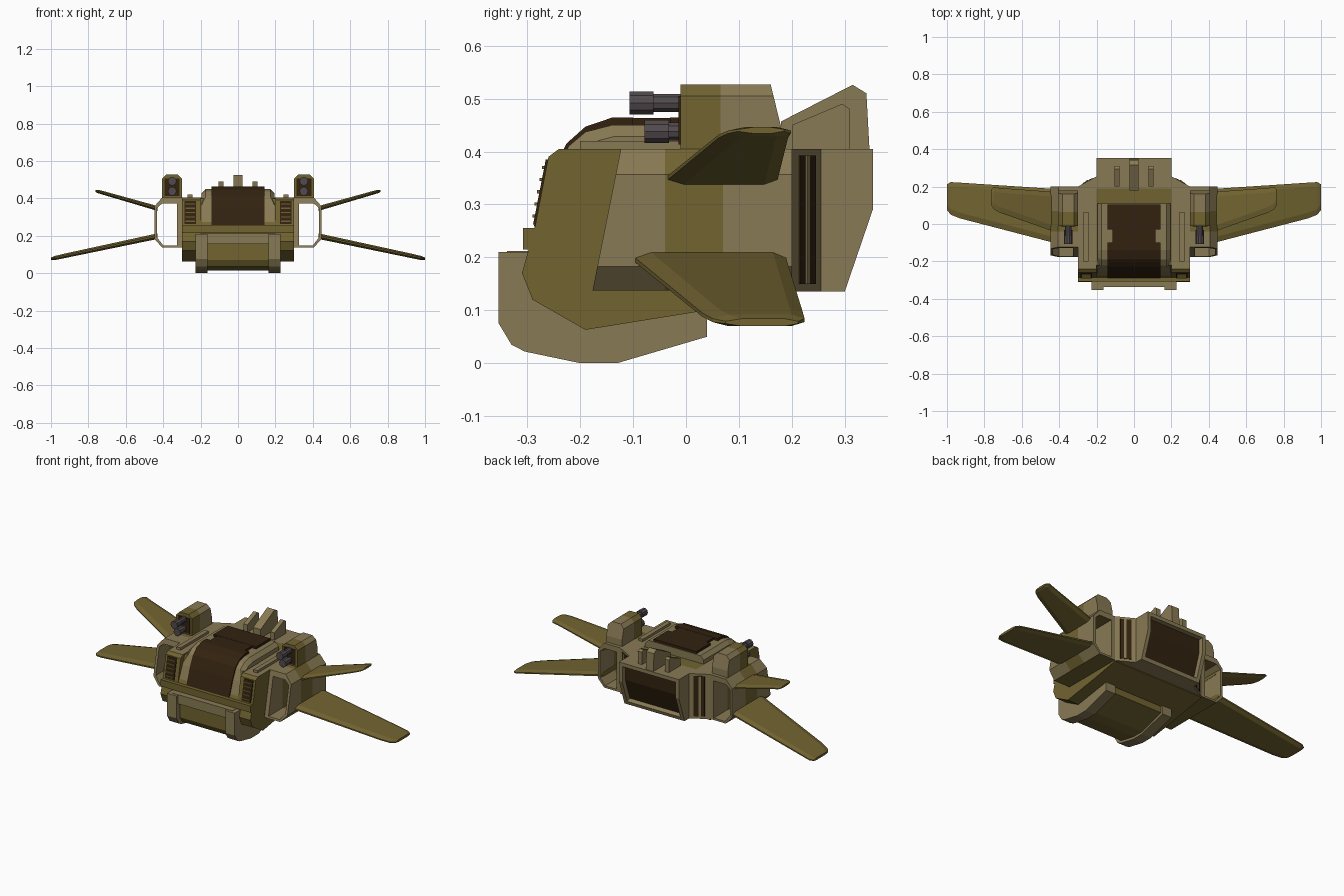
import bpy, bmesh, math
from mathutils import Vector

if "Cube" in bpy.data.objects:
    bpy.data.objects.remove(bpy.data.objects["Cube"])


def material(name, rgb):
    m = bpy.data.materials.new(name)
    m.diffuse_color = (*rgb, 1)
    m.use_nodes = True
    m.node_tree.nodes["Principled BSDF"].inputs["Base Color"].default_value = m.diffuse_color
    return m


OLIVE, TAN, DARK, METAL = range(4)
MATS = [material("olive paint", (0.165, 0.125, 0.03)),
        material("tan paint", (0.25, 0.195, 0.09)),
        material("dark brown glass", (0.032, 0.016, 0.005)),
        material("gun metal", (0.085, 0.07, 0.075))]


def finish(bm, name, mat=None):
    if mat is not None:
        for f in bm.faces:
            f.material_index = mat
    bmesh.ops.recalc_face_normals(bm, faces=bm.faces[:])
    me = bpy.data.meshes.new(name)
    bm.to_mesh(me)
    bm.free()
    for m in MATS:
        me.materials.append(m)
    ob = bpy.data.objects.new(name, me)
    bpy.context.collection.objects.link(ob)
    return ob


def loft(rings, caps=True):
    """Skin a list of equal-length rings of points."""
    bm = bmesh.new()
    vs = [[bm.verts.new(p) for p in r] for r in rings]
    n = len(vs[0])
    for a, b in zip(vs, vs[1:]):
        for i in range(n):
            bm.faces.new((a[i], a[(i + 1) % n], b[(i + 1) % n], b[i]))
    if caps:
        bm.faces.new(vs[0])
        bm.faces.new(vs[-1])
    bmesh.ops.recalc_face_normals(bm, faces=bm.faces[:])
    return bm


def side_prism(profile, x0, x1, chamfer=0, above=0.0):
    """Extrude a (y, z) profile along x, optionally chamfering the rims above a height."""
    bm = loft([[(x, y, z) for y, z in profile] for x in (x0, x1)])
    if chamfer:
        es = [e for e in bm.edges if abs(e.verts[0].co.x - e.verts[1].co.x) < 1e-5
              and min(v.co.z for v in e.verts) > above]
        bmesh.ops.bevel(bm, geom=es, offset=chamfer, segments=1, affect='EDGES')
    return bm


def box(name, x0, x1, y0, y1, z0, z1, mat):
    return finish(side_prism([(y0, z0), (y1, z0), (y1, z1), (y0, z1)], x0, x1), name, mat)


# Central hull and raised canopy
belly = [(.2, .13), (.04, .1), (-.19, .063), (-.29, .12), (-.31, .17)]
finish(side_prism([(-.285, .255), (-.22, .40), (.2, .405)] + belly, -.205, .205), "center_hull", OLIVE)
frame = [(-.283, .255), (-.25, .35), (-.222, .41), (-.19, .437), (-.14, .45), (.11, .45), (.11, .39), (-.2, .255)]
finish(side_prism(frame, -.195, .195, .022, .40), "canopy_frame", TAN)
glass = [(-.288, .258), (-.256, .352), (-.226, .415), (-.19, .447), (-.14, .464), (-.1, .464), (-.1, .4), (-.2, .258)]
finish(side_prism(glass, -.142, .142), "front_canopy_glass", DARK)
box("middle_canopy_glass", -.115, .115, -.11, -.02, .4, .463, DARK)
box("rear_canopy_glass", -.142, .142, -.03, .105, .4, .464, DARK)

# Ledge under the canopy
box("nose_ledge", -.3, .3, -.308, -.25, .215, .255, OLIVE)

# Chin bumper: upper bar and recessed middle, rails come with the mirrored parts
box("chin_bar", -.2, .2, -.338, -.27, .157, .212, TAN)
finish(side_prism([(-.322, .16), (-.322, .07), (-.3, .035), (-.2, .014), (-.13, .014), (.03, .06),
                   (.03, .11), (-.2, .16)], -.17, .17), "chin_panel", OLIVE)

# Rear engine housing: chamfered plan, raked back with a recessed dark outlet
plan = [(-.3, .19), (.3, .19), (.3, .2), (.2, .255), (.2, .35), (-.2, .35), (-.2, .255), (-.3, .2)]
rings = []
for z, back in ((.135, .3), (.29, .353), (.405, .353)):
    rings.append([(x, back if y == .35 else y, z) for x, y in plan])
bm = loft(rings)
for f in bm.faces:
    f.material_index = TAN
rear = [f for f in bm.faces if f.normal.y > .9]
bmesh.ops.inset_region(bm, faces=rear, thickness=.022, depth=0, use_even_offset=True)
bmesh.ops.inset_region(bm, faces=rear, thickness=.004, depth=-.025)
for f in rear:
    f.material_index = DARK
finish(bm, "engine_housing")

# Tail fins
finish(side_prism([(.18, .40), (.18, .457), (.315, .526), (.341, .51), (.347, .40)], -.025, .025), "center_tail_fin", TAN)
for x in (-.09, .09):
    finish(side_prism([(.2, .40), (.2, .45), (.295, .49), (.31, .48), (.31, .40)],
                      x - .013, x + .013), "small_tail_fin", TAN)


def wing(name, s, stations):
    """Stations are x, z, front y, back y, half thickness."""
    rings = []
    for x, z, f, b, t in stations:
        rings.append([(s * x, y, z + h) for y, h in (
            (f, -t * .3), (f, t * .3), (f + .03, t), (b - .025, t), (b, t * .3),
            (b, -t * .3), (b - .025, -t), (f + .03, -t))])
    finish(loft(rings), name, OLIVE)


def barrel(name, x, z, front):
    prof = [(front, .016), (front, .023), (front + .046, .023), (front + .046, .018), (0, .018)]
    rings = [[(x + r * math.cos(a), y, z + r * math.sin(a))
              for a in [math.tau * i / 10 for i in range(10)]] for y, r in prof]
    finish(loft(rings), name, METAL)


for s, side in ((-1, "left_"), (1, "right_")):
    # Side hull with tan top
    bm = side_prism([(.2, .405)] + belly + [(-.285, .26), (-.26, .39), (-.24, .405)], s * .2, s * .3)
    for f in bm.faces:
        f.material_index = TAN if f.normal.z > .9 else OLIVE
    finish(bm, side + "hull")
    box(side + "roof_rail", s * .243, s * .27, -.2, .065, .40, .42, TAN)

    # Front vent with slats
    finish(side_prism([(-.289, .262), (-.265, .385), (-.25, .385), (-.27, .262)], s * .225, s * .286),
           side + "front_vent", DARK)
    for i in range(5):
        z = .275 + i * .023
        y = -.289 + (z - .262) * .195
        box(side + "vent_slat", s * .23, s * .281, y - .004, y + .01, z, z + .006, OLIVE)

    # Chin rail
    finish(side_prism([(-.354, .21), (-.354, .075), (-.33, .035), (-.305, .022), (-.2, 0), (-.13, 0),
                       (.04, .05), (.04, .11), (-.28, .21)], s * .163, s * .226), side + "chin_rail", TAN)

    # Open side duct with raked front
    outer = [(.29, .137), (.405, .137), (.447, .183), (.447, .357), (.405, .405), (.29, .405)]
    inner = [(.325, .149), (.4, .149), (.432, .19), (.432, .35), (.405, .373), (.325, .373)]

    def ring(pts, back):
        return [(s * x, .2 if back else -.175 + (z - .145) * .2, z) for x, z in pts]
    bm = loft([ring(outer, 0), ring(outer, 1), ring(inner, 1), ring(inner, 0), ring(outer, 0)], False)
    bmesh.ops.remove_doubles(bm, verts=bm.verts[:], dist=1e-5)
    for y in (-.04, .07):
        bmesh.ops.bisect_plane(bm, geom=bm.verts[:] + bm.edges[:] + bm.faces[:],
                               plane_co=(0, y, 0), plane_no=(0, 1, 0))
    for f in bm.faces:
        band = -.04 < f.calc_center_median().y < .07
        f.material_index = OLIVE if band or f.normal.z < -.9 else TAN
    finish(bm, side + "duct")

    # Dark side outlet on the chamfer of the engine housing
    a, b = Vector((s * .3, .2, 0)), Vector((s * .2, .255, 0))
    n = Vector((s * .055, .1, 0)).normalized()
    for nm, t0, t1, z0, z1, d, m in (("outlet", .25, .78, .15, .392, .003, DARK),
                                     ("outlet_divider", .42, .55, .15, .392, .006, TAN)):
        p, q = a.lerp(b, t0), a.lerp(b, t1)
        base = [p - n * .005, q - n * .005, q + n * d, p + n * d]
        finish(loft([[(v.x, v.y, z) for v in base] for z in (z0, z1)]), side + nm, m)

    # Gun pod: olive front part, tan rear part
    bm = side_prism([(-.01, .40), (-.01, .527), (.16, .527), (.18, .445), (.18, .40)],
                    s * .3, s * .405, .022, .5)
    bmesh.ops.bisect_plane(bm, geom=bm.verts[:] + bm.edges[:] + bm.faces[:],
                           plane_co=(0, .065, 0), plane_no=(0, 1, 0))
    for f in bm.faces:
        f.material_index = OLIVE if f.calc_center_median().y < .065 else TAN
    finish(bm, side + "gun_pod")
    box(side + "pod_front_recess", s * .313, s * .392, -.014, 0, .413, .505, DARK)
    barrel(side + "upper_barrel", s * .352, .492, -.107)
    barrel(side + "lower_barrel", s * .352, .438, -.078)

    # Wings
    wing(side + "upper_wing", s, [(.43, .346, -.04, .172, .013), (.72, .429, .062, .193, .01),
                                  (.75, .437, .08, .198, .009), (.762, .44, .098, .185, .006)])
    wing(side + "lower_wing", s, [(.43, .198, -.1, .188, .015), (.93, .092, .03, .221, .012),
                                  (.98, .081, .05, .224, .011), (1.0, .077, .075, .212, .007)])
